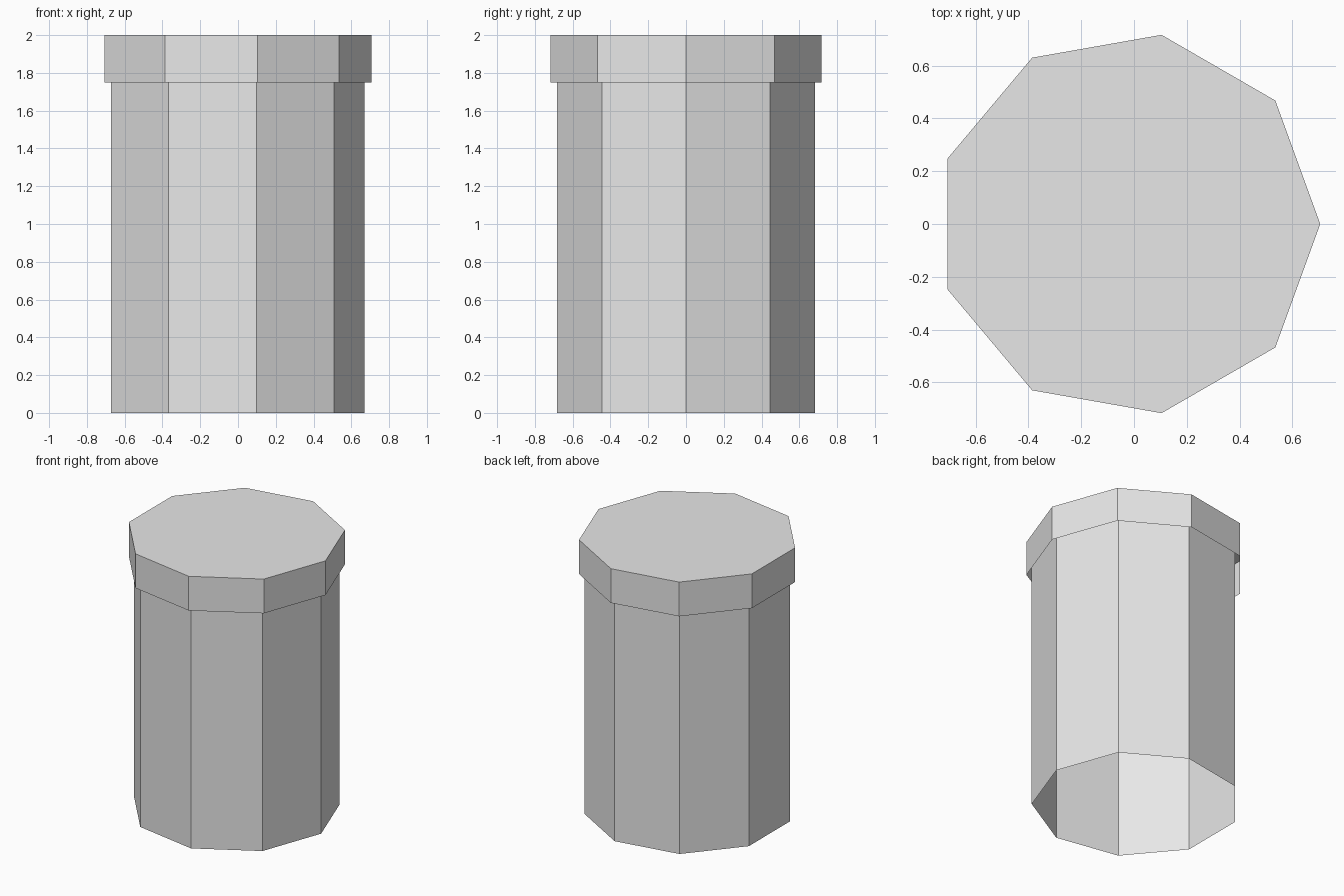
import bpy
import bmesh
from math import cos, sin, tau

cube = bpy.data.objects.get("Cube")
if cube:
    bpy.data.objects.remove(cube, do_unlink=True)

SIDES = 9
CENTRE_X = -0.022  # offset that centres the odd-sided outline

grey = bpy.data.materials.new("light grey")
grey.use_nodes = True
colour = (0.8, 0.8, 0.8, 1.0)
grey.diffuse_color = colour
grey.node_tree.nodes["Principled BSDF"].inputs["Base Color"].default_value = colour


def shell(name, radius, bottom, top, lid):
    """Nine-sided flat-shaded tube, open below, with an optional lid."""
    bm = bmesh.new()
    rings = [
        [bm.verts.new((CENTRE_X + radius * cos(tau * i / SIDES),
                       radius * sin(tau * i / SIDES), z)) for i in range(SIDES)]
        for z in (bottom, top)
    ]
    low, high = rings
    for i in range(SIDES):
        j = (i + 1) % SIDES
        bm.faces.new((low[i], low[j], high[j], high[i]))
    if lid:
        bm.faces.new(high)
    mesh = bpy.data.meshes.new(name)
    bm.to_mesh(mesh)
    bm.free()
    mesh.materials.append(grey)
    obj = bpy.data.objects.new(name, mesh)
    bpy.context.collection.objects.link(obj)
    return obj


# Hollow body, running up inside the cap
shell("body", 0.693, 0.0, 1.99, lid=False)
# Wider cap, closed on top only
shell("cap", 0.728, 1.75, 2.0, lid=True)
